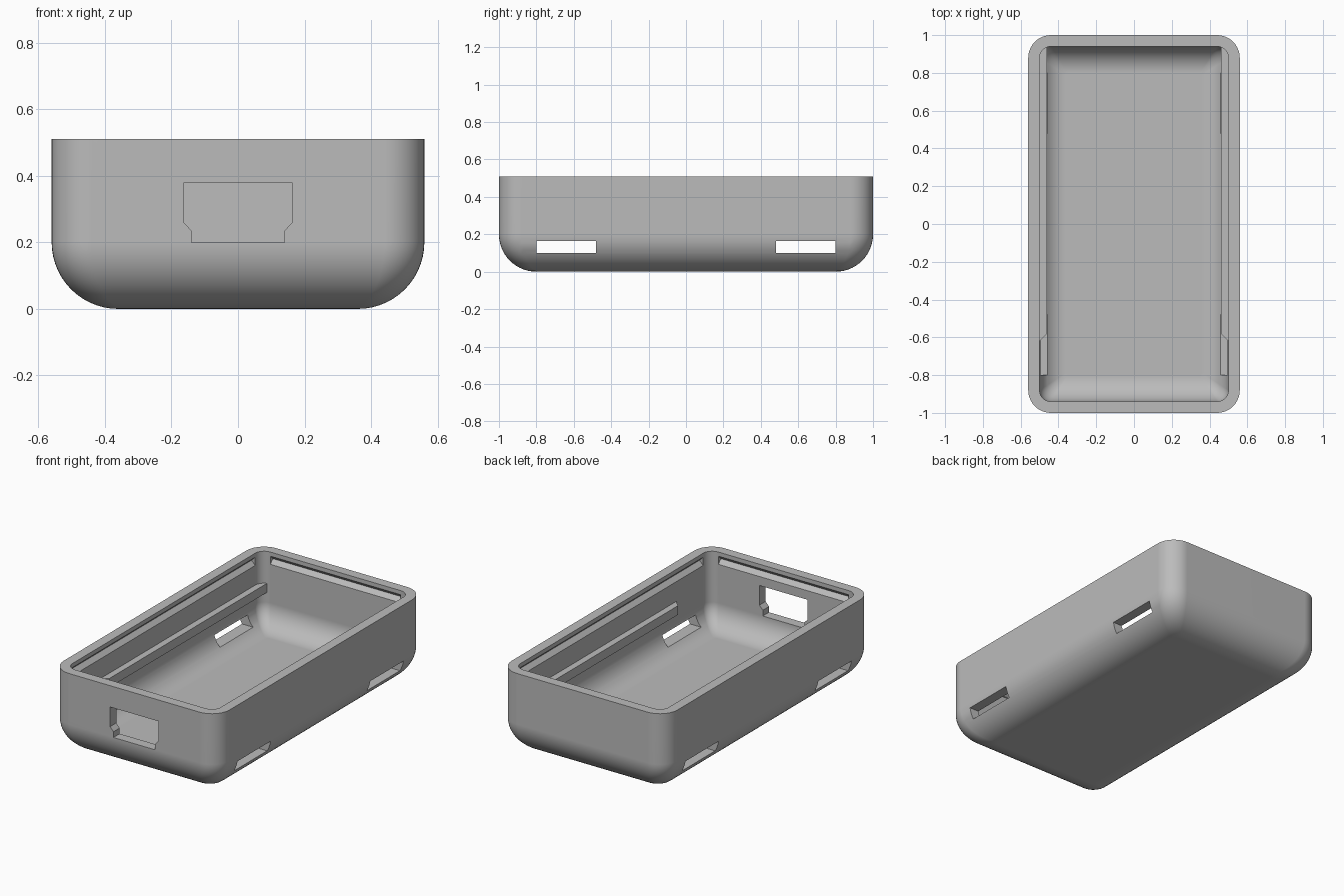
import bpy, bmesh, math

old = bpy.data.objects.get("Cube")
if old:
    bpy.data.objects.remove(old)

HX, HY, TOP, WALL = 0.56, 1.0, 0.51, 0.06
IX, IY = HX - WALL, HY - WALL

grey = bpy.data.materials.new("grey plastic")
grey.use_nodes = True
colour = (0.5, 0.5, 0.5, 1)
grey.diffuse_color = colour
grey.node_tree.nodes["Principled BSDF"].inputs["Base Color"].default_value = colour


def finish(name, bm):
    bmesh.ops.recalc_face_normals(bm, faces=bm.faces)
    mesh = bpy.data.meshes.new(name)
    bm.to_mesh(mesh)
    bm.free()
    mesh.materials.append(grey)
    obj = bpy.data.objects.new(name, mesh)
    bpy.context.collection.objects.link(obj)
    return obj


def prism(name, points, axis, lo, hi):
    """Extrude a 2D outline along an axis; the outline uses the other two axes in order."""
    bm = bmesh.new()

    def ring(level):
        verts = []
        for p in points:
            co = list(p)
            co.insert(axis, level)
            verts.append(bm.verts.new(co))
        return verts
    a, b = ring(lo), ring(hi)
    bm.faces.new(a)
    bm.faces.new(b)
    for i in range(len(a)):
        j = (i + 1) % len(a)
        bm.faces.new((a[i], a[j], b[j], b[i]))
    return finish(name, bm)


def rounded_ring(bm, hx, hy, radius, z, steps=10):
    verts = []
    for corner, (sx, sy) in enumerate(((1, 1), (-1, 1), (-1, -1), (1, -1))):
        for i in range(steps + 1):
            a = math.pi / 2 * (corner + i / steps)
            verts.append(bm.verts.new((sx * (hx - radius) + radius * math.cos(a),
                                       sy * (hy - radius) + radius * math.sin(a), z)))
    return verts


def bowl_rings(bm, hx, hy, corner, fillet, floor):
    """Rings of a rounded tub, from the floor up to the rim."""
    rings = []
    n = 14
    for i in range(n + 1):
        t = math.pi / 2 * i / n
        inset = fillet * (1 - math.sin(t))
        radius = corner * (1 - 0.8 * inset / fillet)
        z = floor + fillet * (1 - math.cos(t))
        rings.append(rounded_ring(bm, hx - inset, hy - inset, radius, z))
    rings.append(rounded_ring(bm, hx, hy, corner, TOP))
    return rings


# Hollow case shell
bm = bmesh.new()
outer = bowl_rings(bm, HX, HY, 0.12, 0.2, 0)
inner = bowl_rings(bm, IX, IY, 0.06, 0.14, WALL)
rings = outer + inner[::-1]
for a, b in zip(rings, rings[1:]):
    for i in range(len(a)):
        j = (i + 1) % len(a)
        bm.faces.new((a[i], a[j], b[j], b[i]))
bm.faces.new(rings[0])
bm.faces.new(rings[-1])
shell = finish("case_shell", bm)

cutters = []

# Connector port in the front wall, with stepped lower corners
half = [(0.14, 0.2), (0.14, 0.235), (0.163, 0.26), (0.163, 0.38)]
port = half + [(-x, z) for x, z in reversed(half)]
cutters.append(prism("port_cutter", port, 1, -1.1, -0.88))

# Strap slots near the bottom of each side
for s in (-1, 1):
    for e in (-1, 1):
        slot = [(e * y, z) for y, z in ((0.48, 0.1), (0.8, 0.1), (0.8, 0.165), (0.48, 0.165))]
        cutters.append(prism("slot_cutter", slot, 0, s * 0.37, s * 0.7))

# Snap grooves inside the rim
for s in (-1, 1):
    for axis, wall, length in ((1, IX, IY - 0.06), (0, IY, IX - 0.06)):
        vee = [(s * (wall - 0.01), 0.425), (s * (wall + 0.025), 0.46), (s * (wall - 0.01), 0.495)]
        cutters.append(prism("groove_cutter", vee, axis, -length, length))

bpy.context.view_layer.objects.active = shell
for cutter in cutters:
    cutter.hide_render = True
    mod = shell.modifiers.new("cut", "BOOLEAN")
    mod.operation = "DIFFERENCE"
    mod.solver = "EXACT"
    mod.object = cutter
    bpy.ops.object.modifier_apply(modifier=mod.name)
for cutter in cutters:
    bpy.data.objects.remove(cutter)

bpy.ops.object.select_all(action="DESELECT")
shell.select_set(True)
bpy.ops.object.shade_smooth_by_angle(angle=math.radians(30))
weighted = shell.modifiers.new("even shading", "WEIGHTED_NORMAL")
weighted.keep_sharp = True

# Board support rails along both long walls, bevelled at the front end
for name, s in (("left_rail", 1), ("right_rail", -1)):
    plan = [(s * x, y) for x, y in ((0.46, -0.58), (0.53, -0.65), (0.53, 0.95), (0.46, 0.95))]
    prism(name, plan, 2, 0.26, 0.315)
